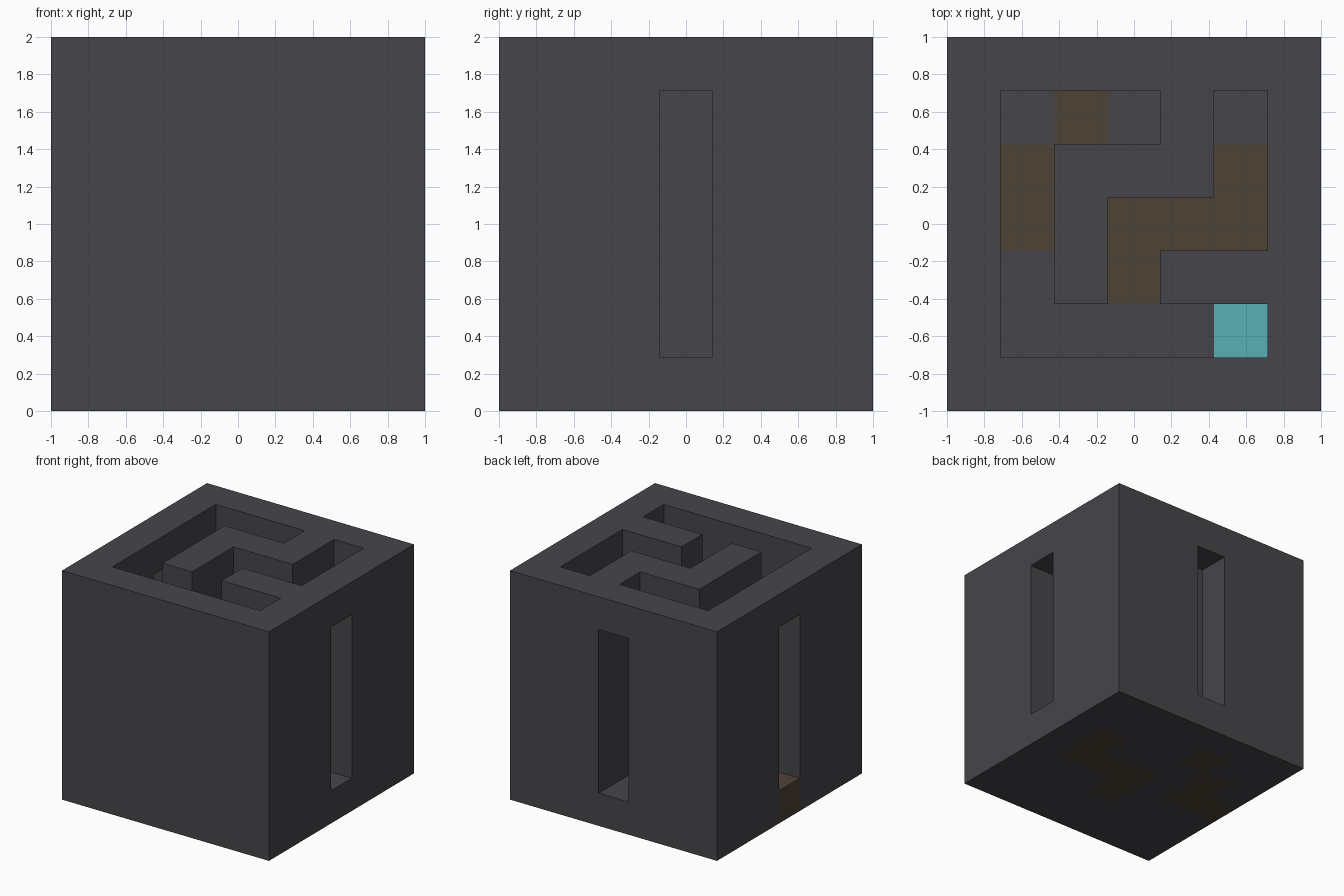
import bpy, bmesh
from mathutils import Vector

cube = bpy.data.objects.get("Cube")
if cube:
    bpy.data.objects.remove(cube, do_unlink=True)

# Floor plan, back row first: # wall, . plain floor, b brown floor,
# g goal floor, s side slot, S side slot with brown floor
PLAN = [
    "###s###",
    "#.b.#.#",
    "#b###b#",
    "Sb#bbbs",
    "#.#b###",
    "#....g#",
    "#######",
][::-1]
N = len(PLAN)
CELL = 2 / N
LEVELS = [0, CELL, 2 - CELL, 2]      # floor, slot height, lintel
OPEN = ["", ".bgsS", ".bg"]          # plan symbols that are empty per layer


def make_material(name, rgb):
    mat = bpy.data.materials.new(name)
    mat.use_nodes = True
    color = (*rgb, 1)
    mat.diffuse_color = color
    bsdf = mat.node_tree.nodes["Principled BSDF"]
    bsdf.inputs["Base Color"].default_value = color
    bsdf.inputs["Roughness"].default_value = 0.9
    return mat


MATERIALS = [
    make_material("charcoal_stone", (0.061, 0.059, 0.068)),
    make_material("brown_earth", (0.076, 0.054, 0.037)),
    make_material("turquoise_goal", (0.098, 0.434, 0.468)),
]


def solid(i, j, k):
    inside = 0 <= i < N and 0 <= j < N and 0 <= k < len(OPEN)
    return inside and PLAN[j][i] not in OPEN[k]


def corner(i, j, k):
    return Vector((i * CELL - 1, j * CELL - 1, LEVELS[k]))


def floor_color(symbol, axis, side):
    if symbol in "bS":
        return 1
    if symbol == "g" and axis == 2 and side == 1:
        return 2
    return 0


def add_exposed_faces(bm, cell, colored):
    """Add the sides of one block that do not touch another block."""
    for axis in range(3):
        u, v = (axis + 1) % 3, (axis + 2) % 3
        for side in (0, 1):
            near = list(cell)
            near[axis] += 1 if side else -1
            if solid(*near):
                continue
            points = []
            for du, dv in ((0, 0), (1, 0), (1, 1), (0, 1)):
                p = list(cell)
                p[axis] += side
                p[u] += du
                p[v] += dv
                points.append(bm.verts.new(corner(*p)))
            face = bm.faces.new(points if side else points[::-1])
            if colored:
                symbol = PLAN[cell[1]][cell[0]]
                face.material_index = floor_color(symbol, axis, side)


def build(name, layers, colored=False):
    bm = bmesh.new()
    for k in layers:
        for j in range(N):
            for i in range(N):
                if solid(i, j, k):
                    add_exposed_faces(bm, (i, j, k), colored)
    bmesh.ops.remove_doubles(bm, verts=bm.verts, dist=0.0001)
    mesh = bpy.data.meshes.new(name)
    bm.to_mesh(mesh)
    bm.free()
    for mat in MATERIALS if colored else MATERIALS[:1]:
        mesh.materials.append(mat)
    obj = bpy.data.objects.new(name, mesh)
    bpy.context.collection.objects.link(obj)


# Base slab with the coloured path, then the tall walls with side slots
build("maze_floor", [0], colored=True)
build("maze_walls", [1, 2])
